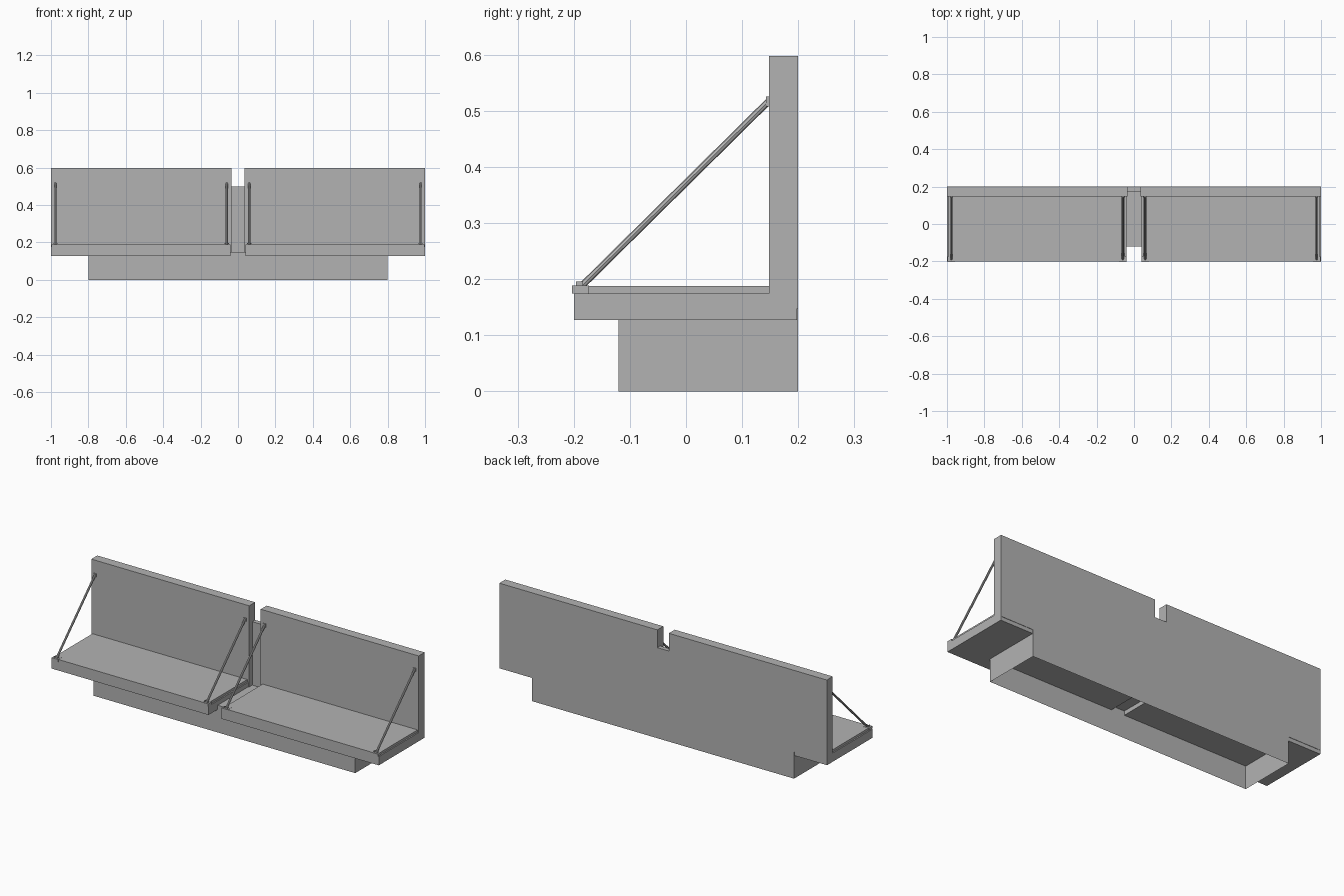
import bpy, bmesh
from mathutils import Vector

cube = bpy.data.objects.get("Cube")
if cube:
    bpy.data.objects.remove(cube, do_unlink=True)

grey = bpy.data.materials.new("plain_grey")
grey.use_nodes = True
grey.diffuse_color = (0.45, 0.45, 0.45, 1)
grey.node_tree.nodes["Principled BSDF"].inputs["Base Color"].default_value = (0.45, 0.45, 0.45, 1)


def finish(name, bm):
    mesh = bpy.data.meshes.new(name)
    bm.to_mesh(mesh)
    bm.free()
    mesh.materials.append(grey)
    obj = bpy.data.objects.new(name, mesh)
    bpy.context.collection.objects.link(obj)
    return obj


def add_box(bm, x, y, z, open_bottom=False):
    """Box between (low, high) pairs, optionally without its underside."""
    verts = bmesh.ops.create_cube(bm, size=1)["verts"]
    for v in verts:
        v.co = [r[0] if c < 0 else r[1] for c, r in zip(v.co, (x, y, z))]
    if open_bottom:
        low = [f for f in bm.faces if all(v in verts and v.co.z == z[0] for v in f.verts)]
        bmesh.ops.delete(bm, geom=low, context='FACES')


def box(name, *ranges, **options):
    bm = bmesh.new()
    add_box(bm, *ranges, **options)
    return finish(name, bm)


def rod(name, start, end, radius):
    start, end = Vector(start), Vector(end)
    bm = bmesh.new()
    bmesh.ops.create_cone(bm, cap_ends=True, segments=8, radius1=radius,
                          radius2=radius, depth=(end - start).length)
    obj = finish(name, bm)
    obj.location = (start + end) / 2
    obj.rotation_euler = (end - start).to_track_quat('Z', 'Y').to_euler()
    return obj


def span(side, a, b):
    return tuple(sorted((side * a, side * b)))


# Hollow plinth and the low panel joining the two backrests
box("base", (-0.8, 0.8), (-0.12, 0.2), (0, 0.15), open_bottom=True)
box("centre_back_panel", (-0.037, 0.037), (0.175, 0.2), (0.148, 0.5))

for side, label in ((1, "left"), (-1, "right")):
    # Seat tray, open below, with a narrow step at each end
    box(label + "_seat_tray", span(side, 0.04, 1), (-0.2, 0.198), (0.127, 0.175), open_bottom=True)
    box(label + "_seat_top", span(side, 0.047, 0.993), (-0.2, 0.16), (0.174, 0.188))
    box(label + "_backrest", span(side, 0.035, 1), (0.148, 0.2), (0.148, 0.598))

    # Diagonal stays with a clevis foot and a wall fixing
    for place, x in (("inner", 0.06), ("outer", 0.976)):
        name = f"{label}_{place}_stay"
        cx = side * x
        rod(name, (cx, -0.19, 0.184), (cx, 0.148, 0.518), 0.006)
        bm = bmesh.new()
        add_box(bm, (cx - 0.02, cx + 0.02), (-0.203, -0.173), (0.175, 0.189))
        for dx in (-0.009, 0.009):
            add_box(bm, (cx + dx - 0.002, cx + dx + 0.002), (-0.196, -0.184), (0.188, 0.196))
        finish(name + "_foot", bm)
        box(name + "_wall_fixing", (cx - 0.008, cx + 0.008), (0.143, 0.149), (0.508, 0.526))
